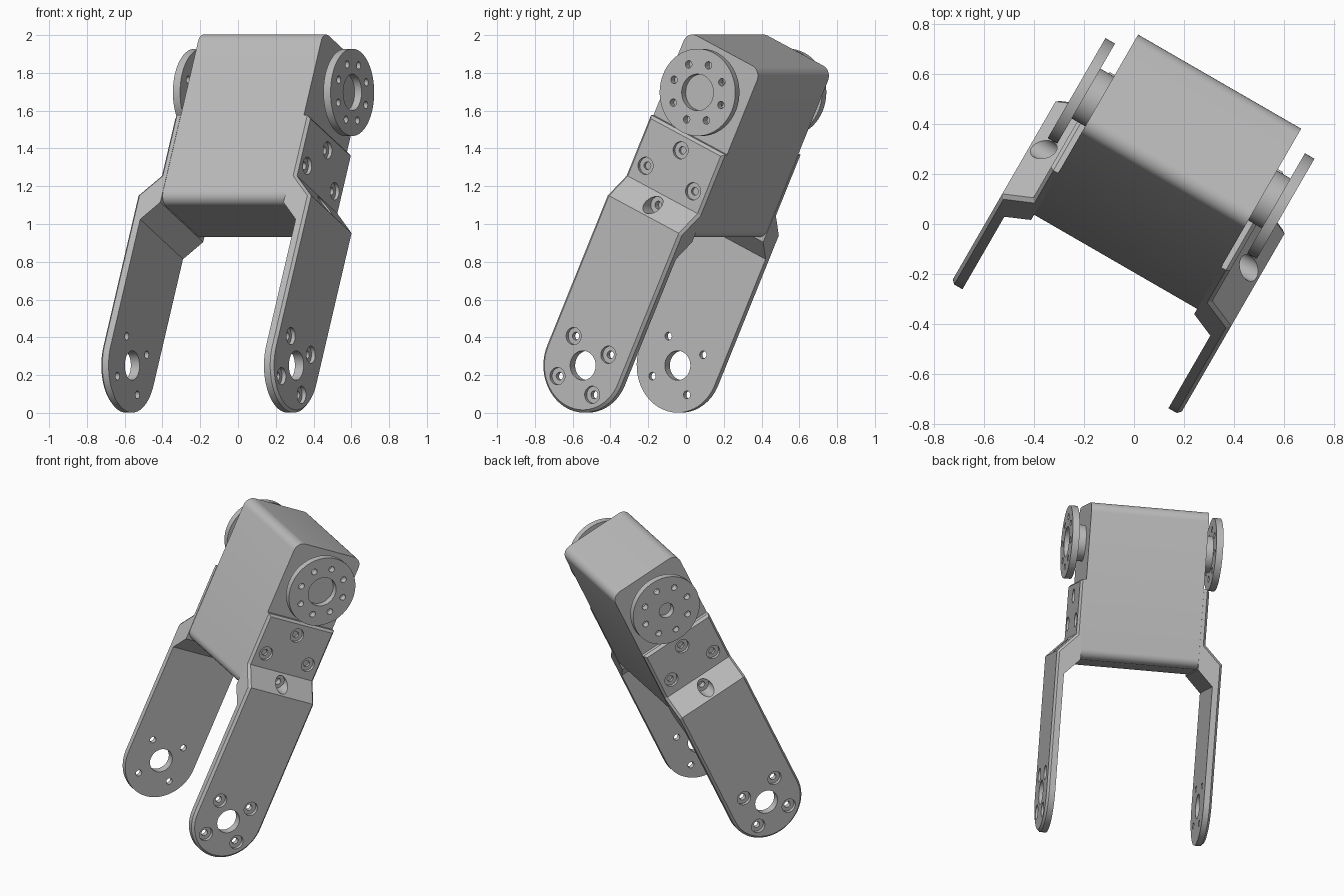
import bpy, bmesh, math
from mathutils import Matrix, Vector

cube = bpy.data.objects.get("Cube")
if cube:
    bpy.data.objects.remove(cube, do_unlink=True)

# Single grey material
grey = bpy.data.materials.new("mid grey")
grey.use_nodes = True
colour = (0.5, 0.5, 0.5, 1)
grey.diffuse_color = colour
grey.node_tree.nodes["Principled BSDF"].inputs["Base Color"].default_value = colour

# Pose of the whole limb: local x is across, z runs along the limb
pose = (Matrix.Rotation(math.radians(-30), 4, 'Z')
        @ Matrix.Rotation(math.radians(-25), 4, 'X')
        @ Matrix.Translation((0.012, -0.395, 0)))

HALF = 0.376       # half width of the body
HALF_DEPTH = 0.248
ANKLE, SHAFT = 0.093, 1.688   # heights of the two joint axes


def to_object(name, bm):
    bmesh.ops.recalc_face_normals(bm, faces=bm.faces)
    mesh = bpy.data.meshes.new(name)
    bm.to_mesh(mesh)
    bm.free()
    ob = bpy.data.objects.new(name, mesh)
    bpy.context.collection.objects.link(ob)
    return ob


def prism(name, points, offset):
    """Extrude a closed outline along an offset."""
    bm = bmesh.new()
    face = bm.faces.new([bm.verts.new(p) for p in points])
    ext = bmesh.ops.extrude_face_region(bm, geom=[face])
    bmesh.ops.translate(bm, vec=offset,
                        verts=[v for v in ext['geom'] if isinstance(v, bmesh.types.BMVert)])
    return to_object(name, bm)


def add_disc(bm, x0, x1, y, z, radius, segments=32):
    """Cylinder along the x axis from x0 to x1."""
    place = Matrix.Translation(((x0 + x1) / 2, y, z)) @ Matrix.Rotation(math.pi / 2, 4, 'Y')
    bmesh.ops.create_cone(bm, cap_ends=True, segments=segments, radius1=radius,
                          radius2=radius, depth=abs(x1 - x0), matrix=place)


def disc(name, *args, **kw):
    bm = bmesh.new()
    add_disc(bm, *args, **kw)
    return to_object(name, bm)


def combine(ob, tool, operation):
    mod = ob.modifiers.new("cut", 'BOOLEAN')
    mod.operation, mod.object, mod.solver = operation, tool, 'EXACT'
    bpy.context.view_layer.update()
    deps = bpy.context.evaluated_depsgraph_get()
    mesh = bpy.data.meshes.new_from_object(ob.evaluated_get(deps))
    ob.modifiers.clear()
    ob.data = mesh
    bpy.data.objects.remove(tool, do_unlink=True)


def finish(ob):
    ob.data.materials.clear()
    ob.data.materials.append(grey)
    ob.matrix_world = pose
    bpy.ops.object.select_all(action='DESELECT')
    ob.select_set(True)
    bpy.context.view_layer.objects.active = ob
    bpy.ops.object.shade_smooth_by_angle(angle=math.radians(30))


def mirrored(ob, name):
    bm = bmesh.new()
    bm.from_mesh(ob.data)
    bmesh.ops.scale(bm, vec=(-1, 1, 1), verts=bm.verts)
    return to_object(name, bm)


# Motor body with four rounded edges running across
bm = bmesh.new()
low, high = 0.936, 1.932
bmesh.ops.create_cube(bm, size=1, matrix=Matrix.Translation((0, 0, (low + high) / 2))
                      @ Matrix.Diagonal((2 * HALF, 2 * HALF_DEPTH, high - low, 1)))
across = [e for e in bm.edges if abs(e.verts[0].co.x - e.verts[1].co.x) > 0.1]
bmesh.ops.bevel(bm, geom=across, offset=0.06, segments=8, profile=0.5, affect='EDGES')
body = to_object("motor_body", bm)
finish(body)

# Leg bracket: bent side profile trimmed to a round-ended outline
bend = [(HALF, 1.44), (0.413, 1.44), (0.413, 1.09), (0.528, 0.975),
        (0.528, -0.3), (0.475, -0.3), (0.475, 0.83), (HALF, 0.93)]
leg = prism("left_leg", [(x, -0.4, z) for x, z in bend], (0, 0.8, 0))
R = 0.25
outline = [(0.2, R, 1.6), (0.2, -R, 1.6)]
for i in range(33):
    a = math.pi * (1 + i / 32)
    outline.append((0.2, R * math.cos(a), ANKLE + R * math.sin(a)))
combine(leg, prism("outline_cutter", outline, (0.6, 0, 0)), 'INTERSECT')

# Chamfer the outer rim of the bracket
bm = bmesh.new()
bm.from_mesh(leg.data)
bmesh.ops.remove_doubles(bm, verts=bm.verts, dist=0.0001)
rim = []
for e in bm.edges:
    if len(e.link_faces) == 2:
        a, b = sorted(f.normal.x for f in e.link_faces)
        if abs(a) < 0.1 and b > 0.6:
            rim.append(e)
bmesh.ops.bevel(bm, geom=rim, offset=0.015, segments=1, affect='EDGES')
bm.to_mesh(leg.data)
bm.free()

# Counterbored screw holes, joint hole and the access pocket in the bend
d = 0.117
screws = [(y, ANKLE + z, 0.505) for y in (-d, d) for z in (-d, d)]
screws += [(0, 1.35, 0.393), (-0.16, 1.185, 0.393), (0.16, 1.185, 0.393), (0, 1.03, 0.415)]
bores, pins = bmesh.new(), bmesh.new()
for y, z, floor in screws:
    add_disc(bores, floor, 0.7, y, z, 0.046, 24)
    add_disc(pins, 0.3, 0.7, y, z, 0.021, 16)
add_disc(pins, 0.3, 0.7, 0, ANKLE, 0.078)
combine(leg, to_object("bore_cutter", bores), 'DIFFERENCE')
combine(leg, to_object("pin_cutter", pins), 'DIFFERENCE')
right_leg = mirrored(leg, "right_leg")
finish(leg)
finish(right_leg)


# Drive discs with a ring of eight holes, each on a short hub
def drive_disc(name, centre_hole):
    ob = disc(name, 0.438, 0.482, 0, SHAFT, 0.231, segments=64)
    holes = bmesh.new()
    add_disc(holes, 0.4, 0.6, 0, SHAFT, centre_hole)
    for i in range(8):
        a = i * math.pi / 4
        add_disc(holes, 0.4, 0.6, 0.158 * math.cos(a), SHAFT + 0.158 * math.sin(a), 0.02, 16)
    combine(ob, to_object("hole_cutter", holes), 'DIFFERENCE')
    return ob


left_disc = drive_disc("left_drive_disc", 0.097)
spare = drive_disc("spare_disc", 0.05)
right_disc = mirrored(spare, "right_drive_disc")
bpy.data.objects.remove(spare, do_unlink=True)
left_hub = disc("left_hub", HALF, 0.44, 0, SHAFT, 0.115, segments=48)
right_hub = mirrored(left_hub, "right_hub")
for part in (left_disc, right_disc, left_hub, right_hub):
    finish(part)
